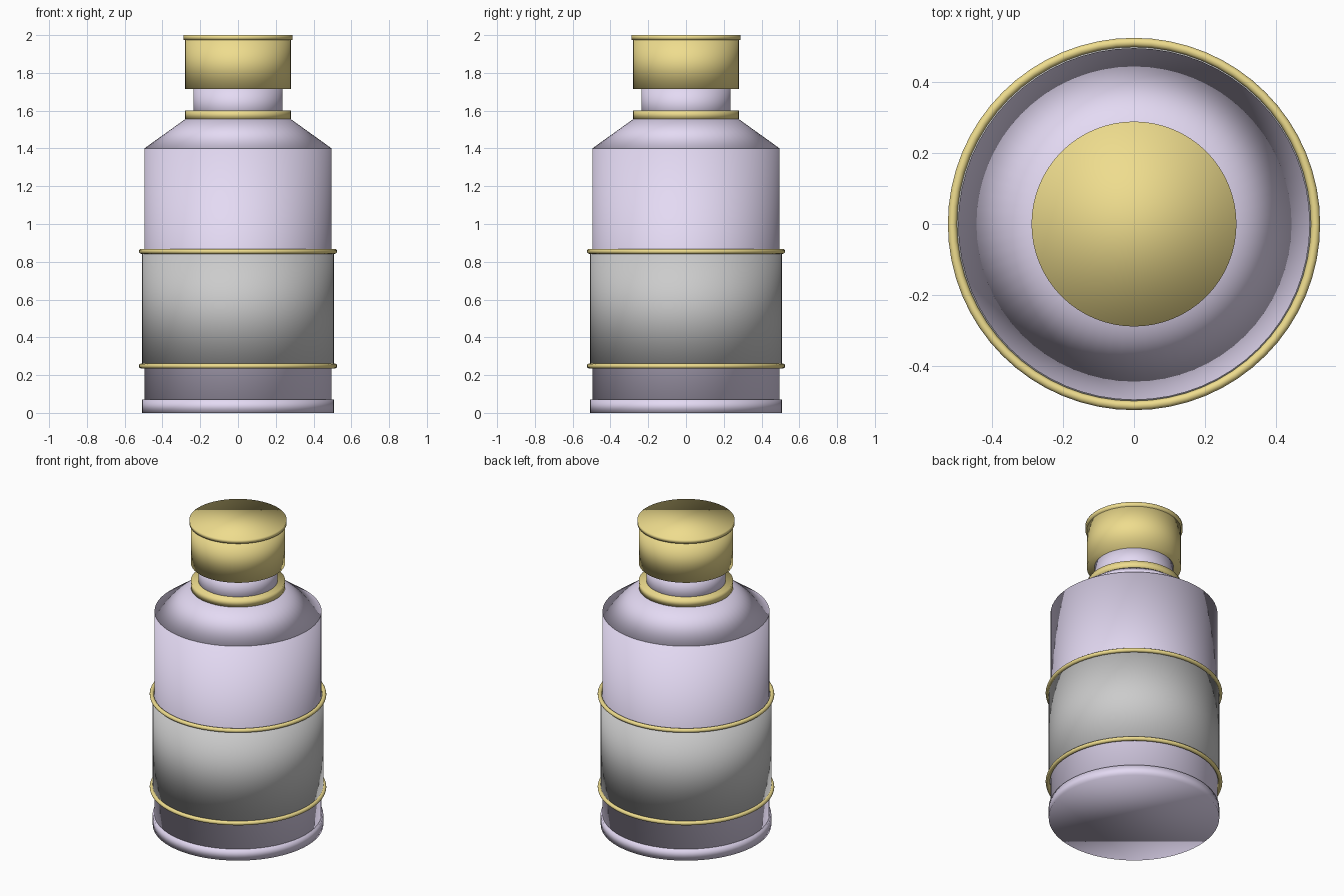
import bpy

if "Cube" in bpy.data.objects:
    bpy.data.objects.remove(bpy.data.objects["Cube"])


def material(name, rgb):
    mat = bpy.data.materials.new(name)
    mat.diffuse_color = (*rgb, 1)
    mat.use_nodes = True
    mat.node_tree.nodes["Principled BSDF"].inputs["Base Color"].default_value = mat.diffuse_color
    return mat


lilac = material("lilac", (0.775, 0.70, 0.90))
gold = material("gold", (0.86, 0.72, 0.27))
SIDES = 64


def finish(name, mat):
    obj = bpy.context.object
    obj.name = name
    if mat:
        obj.data.materials.append(mat)
    bpy.ops.object.shade_smooth()
    return obj


def drum(name, z0, z1, r0, r1, mat):
    """Capped round section from z0 to z1, radius r0 below and r1 above."""
    bpy.ops.mesh.primitive_cone_add(vertices=SIDES, radius1=r0, radius2=r1,
                                    depth=z1 - z0, location=(0, 0, (z0 + z1) / 2))
    return finish(name, mat)


# Glass bottle: foot, body, sloping shoulder and neck
drum("foot", 0.0, 0.07, 0.507, 0.507, lilac)
drum("body", 0.02, 1.40, 0.496, 0.496, lilac)
drum("shoulder", 1.40, 1.555, 0.496, 0.28, lilac)
drum("neck", 1.54, 1.73, 0.236, 0.236, lilac)

# Wrapped label
drum("label", 0.25, 0.855, 0.507, 0.507, None)

# Gold trim rings along the label edges
for name, z in (("lower_ring", 0.248), ("upper_ring", 0.855)):
    bpy.ops.mesh.primitive_torus_add(major_radius=0.512, minor_radius=0.013,
                                     major_segments=SIDES, minor_segments=12,
                                     location=(0, 0, z))
    finish(name, gold)

# Gold collar and cap
drum("collar", 1.555, 1.602, 0.28, 0.28, gold)
drum("cap", 1.715, 1.98, 0.28, 0.28, gold)
drum("cap_top", 1.975, 2.0, 0.289, 0.289, gold)
